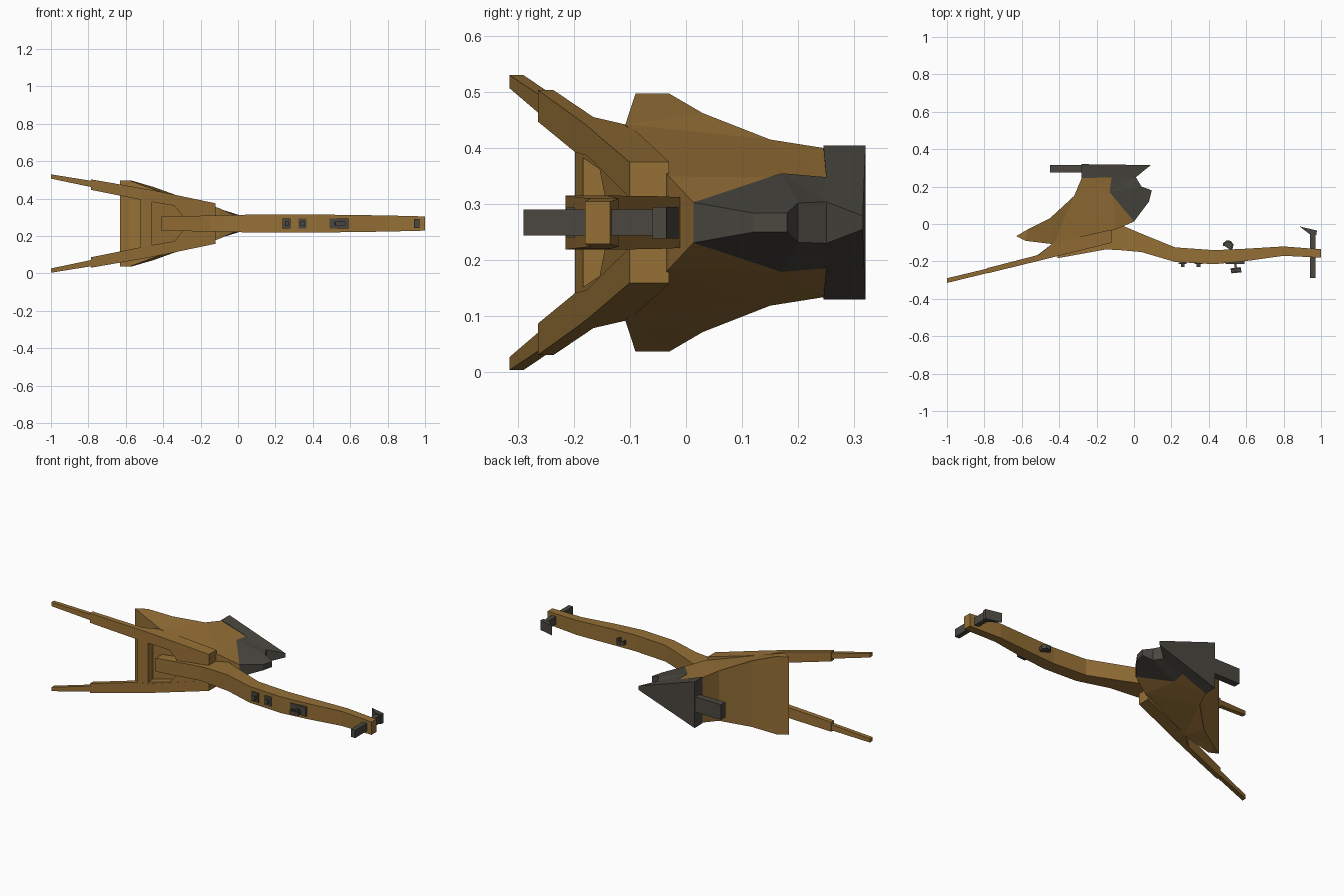
import bpy, bmesh
from mathutils import Vector

MID = 0.267  # height of the symmetry plane

if "Cube" in bpy.data.objects:
    bpy.data.objects.remove(bpy.data.objects["Cube"], do_unlink=True)


def material(name, rgb):
    m = bpy.data.materials.new(name)
    m.use_nodes = True
    m.diffuse_color = (*rgb, 1)
    m.node_tree.nodes["Principled BSDF"].inputs["Base Color"].default_value = (*rgb, 1)
    return m


BRONZE = material("bronze brown", (0.30, 0.16, 0.037))
STEEL = material("dark grey", (0.07, 0.064, 0.052))


def finish(name, bm, mat):
    bmesh.ops.triangulate(bm, faces=[f for f in bm.faces if len(f.verts) > 4])
    bmesh.ops.recalc_face_normals(bm, faces=bm.faces)
    mesh = bpy.data.meshes.new(name)
    bm.to_mesh(mesh)
    bm.free()
    mesh.materials.append(mat)
    ob = bpy.data.objects.new(name, mesh)
    bpy.context.collection.objects.link(ob)
    return ob


def slab(name, outline, mat):
    """Plan outline of (x, y, half height), closed above and below."""
    bm = bmesh.new()
    top = [bm.verts.new((x, y, MID + h)) for x, y, h in outline]
    low = [bm.verts.new((x, y, MID - h)) for x, y, h in outline]
    bm.faces.new(top)
    bm.faces.new(low[::-1])
    n = len(top)
    for i in range(n):
        j = (i + 1) % n
        bm.faces.new((top[j], top[i], low[i], low[j]))
    return finish(name, bm, mat)


def loft(name, sections, mat, side=1):
    """Box sections of (x, front y, back y, inner z, outer z) along x."""
    bm = bmesh.new()
    rings = []
    for x, y0, y1, z0, z1 in sections:
        a, b = MID + side * z0, MID + side * z1
        rings.append([bm.verts.new(p) for p in
                      ((x, y0, a), (x, y1, a), (x, y1, b), (x, y0, b))])
    for r, s in zip(rings, rings[1:]):
        for i in range(4):
            j = (i + 1) % 4
            bm.faces.new((r[i], r[j], s[j], s[i]))
    bm.faces.new(rings[0])
    bm.faces.new(rings[-1][::-1])
    return finish(name, bm, mat)


def box(name, x0, x1, y0, y1, h, mat):
    return slab(name, [(x0, y0, h), (x1, y0, h), (x1, y1, h), (x0, y1, h)], mat)


def ribbon(name, path, width, h, mat):
    """Flat-sided strip following a plan path."""
    pts = [Vector(p) for p in path]
    left, right = [], []
    for i, p in enumerate(pts):
        d = (pts[min(i + 1, len(pts) - 1)] - pts[max(i - 1, 0)]).normalized()
        n = Vector((-d.y, d.x)) * width / 2
        left.append((*(p + n), h))
        right.append((*(p - n), h))
    return slab(name, left + right[::-1], mat)


# Axe head body: tall at the left, narrowing to the right
slab("head_body", [
    (-.63, -.065, .23), (-.58, -.09, .23), (-.43, -.108, .175), (-.1, -.03, .082),
    (0, .013, .036), (-.13, .17, .088), (-.12, .25, .08), (-.28, .245, .133),
    (-.32, .15, .148), (-.45, .03, .195), (-.57, -.03, .23)], BRONZE)

# Steel edge wrapped around the back and right of the head
slab("head_edge_back", [
    (-.28, .245, .137), (-.12, .25, .081), (.01, .25, .037),
    (.09, .315, .012), (-.28, .32, .137)], STEEL)
slab("head_edge_right", [
    (-.13, .17, .088), (0, .013, .036), (.08, .12, .017), (.095, .18, .017),
    (.04, .2, .035), (.01, .25, .037), (-.12, .25, .081)], STEEL)
box("head_rear_bar", -.45, -.27, .275, .315, .045, STEEL)

# Socket plate with a recess on its front
plate = loft("socket_plate", [
    (-.52, -.198, -.17, -.128, .128), (-.43, -.176, -.1, -.165, .165),
    (-.12, -.1, -.03, -.1, .1)], BRONZE)
cutter = loft("recess_cutter", [
    (-.46, -.3, -.138, -.115, .115), (-.34, -.3, -.108, -.095, .095),
    (-.3, -.3, -.098, -.045, .045)], BRONZE)
cutter.hide_render = True
cutter.hide_viewport = True
cut = plate.modifiers.new("recess", "BOOLEAN")
cut.operation = "DIFFERENCE"
cut.solver = "EXACT"
cut.object = cutter

# Paired prongs with thinner tips
for side, label in ((1, "upper"), (-1, "lower")):
    loft(label + "_prong", [
        (-.12, -.101, -.03, .045, .108), (-.43, -.177, -.1, .12, .173),
        (-.51, -.197, -.165, .125, .188), (-.785, -.264, -.236, .18, .236)],
        BRONZE, side)
    loft(label + "_prong_tip", [
        (-.77, -.259, -.235, .192, .226), (-1, -.315, -.29, .24, .263)],
        BRONZE, side)

# Curved handle
loft("handle", [
    (-.41, -.183, -.115, -.04, .04), (-.15, -.136, -.03, -.042, .042),
    (-.07, -.14, -.005, -.045, .045), (.04, -.15, -.052, -.047, .047),
    (.22, -.203, -.125, -.048, .048), (.43, -.215, -.14, -.048, .048),
    (.6, -.198, -.132, -.046, .046), (.8, -.17, -.12, -.043, .043),
    (1, -.18, -.135, -.038, .038)], BRONZE)

# Raised buttons and trigger plate on the front of the handle
for i, x in enumerate((.26, .345)):
    box(f"button_plate_{i + 1}", x - .022, x + .022, -.215, -.207, .027, STEEL)
    box(f"button_{i + 1}", x - .01, x + .01, -.23, -.21, .012, STEEL)
box("trigger_plate", .49, .59, -.213, -.195, .027, STEEL)
ribbon("trigger_stem", [(.54, -.2), (.545, -.24)], .012, .01, STEEL)
ribbon("trigger_loop", [
    (.545, -.238), (.518, -.24), (.522, -.26), (.573, -.255),
    (.568, -.234), (.545, -.238)], .008, .01, STEEL)

# Small hook behind the handle
ribbon("hook", [(.52, -.14), (.528, -.11), (.515, -.094), (.495, -.092),
                (.481, -.104), (.48, -.118)], .009, .012, STEEL)

# Cross bar and wedge at the handle's end
box("cross_bar", .942, .97, -.29, -.035, .023, STEEL)
slab("cross_bar_wedge", [(.885, -.013, .028), (.94, -.055, .028),
                         (.975, -.06, .028), (.978, -.035, .028)], STEEL)
